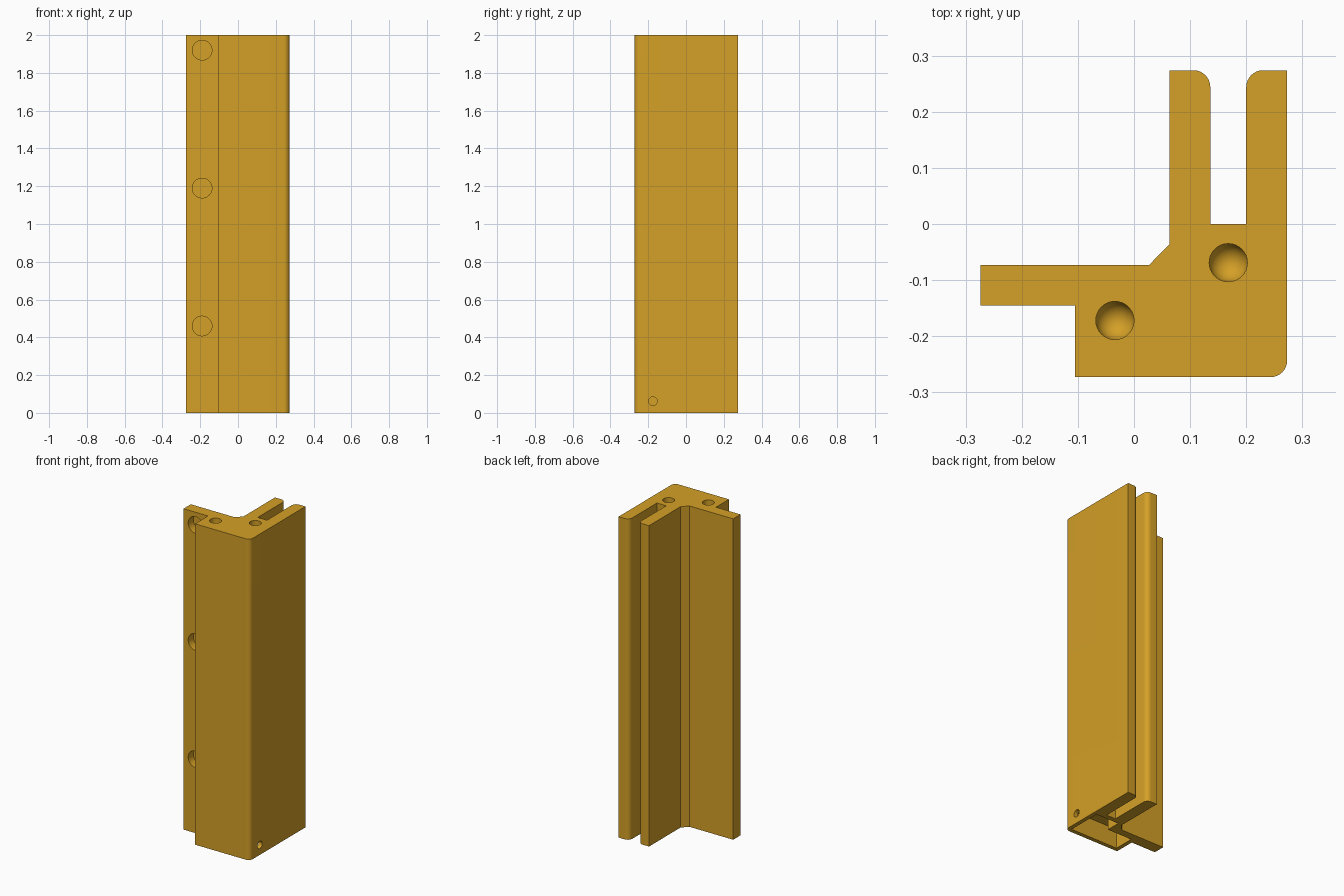
import bpy, bmesh, math
from mathutils import Matrix, Vector

if "Cube" in bpy.data.objects:
    bpy.data.objects.remove(bpy.data.objects["Cube"])

mat = bpy.data.materials.new("ochre")
mat.diffuse_color = (0.66, 0.35, 0.02, 1)
mat.use_nodes = True
mat.node_tree.nodes["Principled BSDF"].inputs["Base Color"].default_value = mat.diffuse_color


def link(name, bm):
    bmesh.ops.recalc_face_normals(bm, faces=bm.faces[:])
    me = bpy.data.meshes.new(name)
    bm.to_mesh(me)
    bm.free()
    ob = bpy.data.objects.new(name, me)
    bpy.context.collection.objects.link(ob)
    me.materials.append(mat)
    return ob


def prism(name, pts, z0, z1):
    bm = bmesh.new()
    f = bm.faces.new([bm.verts.new((x, y, z0)) for x, y in pts])
    r = bmesh.ops.extrude_face_region(bm, geom=[f])
    top = [v for v in r["geom"] if isinstance(v, bmesh.types.BMVert)]
    bmesh.ops.translate(bm, verts=top, vec=(0, 0, z1 - z0))
    return link(name, bm)


def arc(cx, cy, r, a0, n=8):
    return [(cx + r * math.cos(math.radians(a0 + 90 * i / n)),
             cy + r * math.sin(math.radians(a0 + 90 * i / n))) for i in range(n + 1)]


def bore(name, loc, r, depth, axis, seg=40):
    bm = bmesh.new()
    rot = Vector((0, 0, 1)).rotation_difference(Vector(axis)).to_matrix().to_4x4()
    bmesh.ops.create_cone(bm, cap_ends=True, segments=seg, radius1=r, radius2=r,
                          depth=depth, matrix=Matrix.Translation(loc) @ rot)
    return link(name, bm)


def round_bore(name, x, y, r, z_end, z_top, seg=32, rings=8):
    # Vertical bore with a domed lower end, spun from half a profile
    bm = bmesh.new()
    prof = [(0, z_end)] + [(r * math.sin(i * math.pi / 2 / rings),
                            z_end + r - r * math.cos(i * math.pi / 2 / rings))
                           for i in range(1, rings + 1)] + [(r, z_top), (0, z_top)]
    vs = [bm.verts.new((x + a, y, z)) for a, z in prof]
    es = [bm.edges.new(p) for p in zip(vs, vs[1:])]
    bmesh.ops.spin(bm, geom=vs + es, cent=(x, y, 0), axis=(0, 0, 1),
                   angle=2 * math.pi, steps=seg)
    bmesh.ops.remove_doubles(bm, verts=bm.verts[:], dist=1e-5)
    return link(name, bm)


# Corner extrusion: square body, side flange and two slotted arms
R = 0.03
profile = ([(-0.105, -0.273)] + arc(0.273 - R, -0.273 + R, R, -90)
           + [(0.273, 0.274)] + arc(0.2 + R, 0.274 - R, R, 90)
           + [(0.2, 0.0), (0.136, 0.0)] + arc(0.136 - R, 0.274 - R, R, 0)
           + [(0.063, 0.274), (0.063, -0.036), (0.027, -0.073),
              (-0.274, -0.073), (-0.274, -0.145), (-0.105, -0.145)])
post = prism("corner_post", profile, 0, 2)

# Blind round pockets in the front of the flange
cutters = [bore("flange_pocket_cutter", (-0.19, -0.145, z), 0.052, 0.10, (0, 1, 0))
           for z in (0.46, 1.19, 1.92)]
# Domed bores in the top
cutters += [round_bore("top_bore_cutter", x, y, 0.034, 1.86, 2.05)
            for x, y in ((-0.034, -0.172), (0.168, -0.069))]
# Hollow in the underside and the small side hole that opens into it
cutters.append(prism("underside_hollow_cutter",
                     [(-0.08, -0.248), (0.248, -0.248), (0.248, -0.03),
                      (0.09, -0.03), (0.09, -0.12), (-0.08, -0.12)], -0.05, 0.12))
cutters.append(bore("side_hole_cutter", (0.25, -0.175, 0.062), 0.023, 0.10, (1, 0, 0), 24))

for c in cutters:
    c.hide_render = True
    m = post.modifiers.new("cut", "BOOLEAN")
    m.operation, m.solver, m.object = "DIFFERENCE", "EXACT", c

# Bake the cuts and smooth the curved walls only
bpy.context.view_layer.objects.active = post
post.select_set(True)
for m in list(post.modifiers):
    bpy.ops.object.modifier_apply(modifier=m.name)
for c in cutters:
    bpy.data.objects.remove(c)
bpy.ops.object.shade_smooth_by_angle(angle=math.radians(30))
